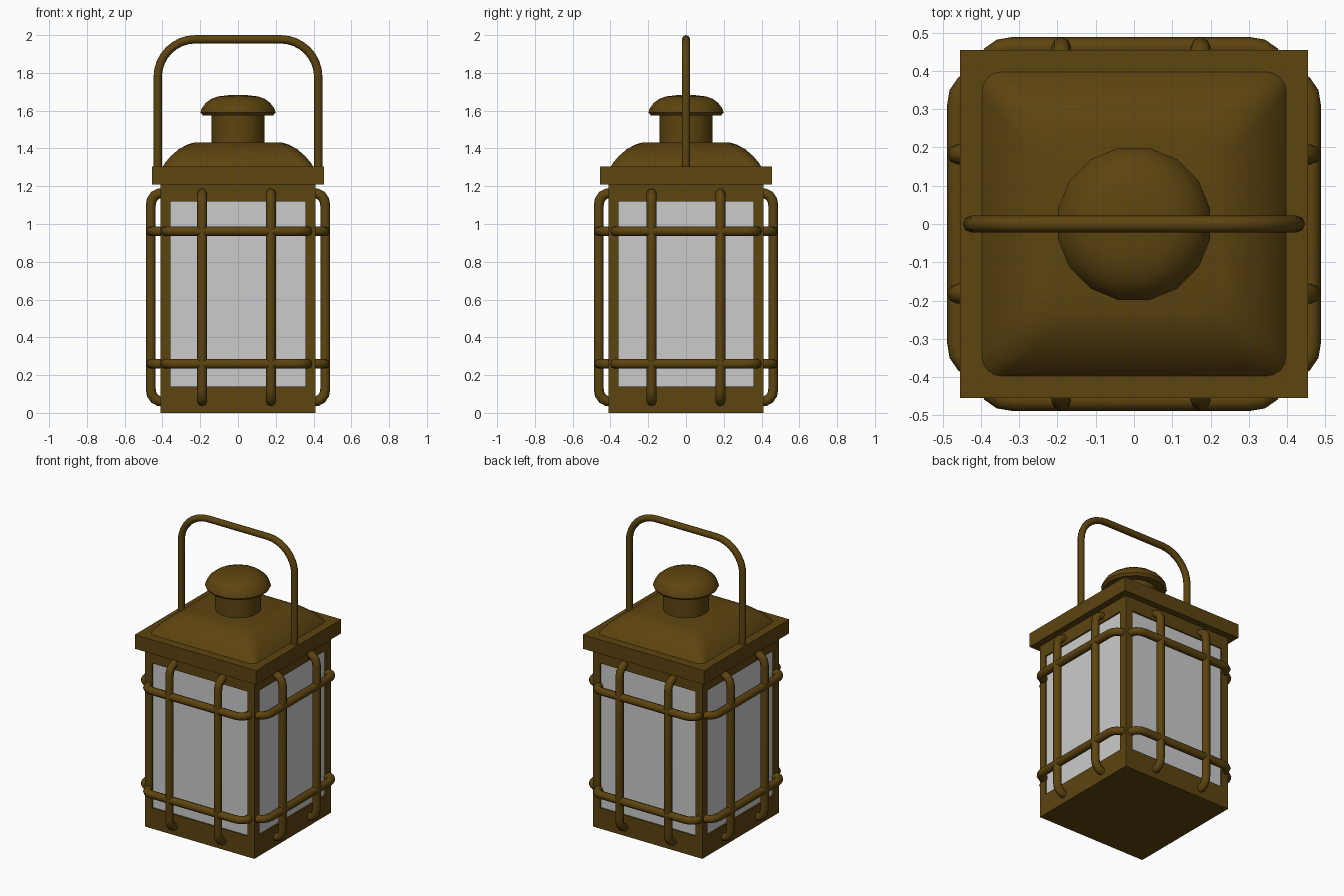
import bpy, bmesh
from math import pi, cos, sin, radians
from mathutils import Vector, Matrix

if "Cube" in bpy.data.objects:
    bpy.data.objects.remove(bpy.data.objects["Cube"])

metal = bpy.data.materials.new("bronze")
metal.diffuse_color = (0.11, 0.058, 0.005, 1)
metal.use_nodes = True
metal.node_tree.nodes["Principled BSDF"].inputs["Base Color"].default_value = metal.diffuse_color


def finish(name, bm, mat=metal, angle=None):
    bmesh.ops.recalc_face_normals(bm, faces=bm.faces)
    me = bpy.data.meshes.new(name)
    bm.to_mesh(me)
    bm.free()
    ob = bpy.data.objects.new(name, me)
    bpy.context.collection.objects.link(ob)
    if mat:
        me.materials.append(mat)
    if angle:
        bpy.ops.object.select_all(action='DESELECT')
        ob.select_set(True)
        bpy.context.view_layer.objects.active = ob
        bpy.ops.object.shade_smooth_by_angle(angle=radians(angle))
    return ob


def box(bm, half, z0, z1):
    m = Matrix.Translation((0, 0, (z0 + z1) / 2)) @ Matrix.Diagonal((2 * half, 2 * half, z1 - z0, 1))
    bmesh.ops.create_cube(bm, size=1, matrix=m)


def loft(bm, rings):
    """Skin closed rings of points and cap both ends."""
    vs = [[bm.verts.new(p) for p in r] for r in rings]
    n = len(vs[0])
    for a, b in zip(vs, vs[1:]):
        for i in range(n):
            j = (i + 1) % n
            bm.faces.new((a[i], a[j], b[j], b[i]))
    bm.faces.new(vs[0][::-1])
    bm.faces.new(vs[-1])


def circle(r, z, n=16):
    return [(r * cos((i + .5) * 2 * pi / n), r * sin((i + .5) * 2 * pi / n), z) for i in range(n)]


def rounded_square(half, rad, z, seg=4):
    pts = []
    for k in range(4):
        a0 = k * pi / 2
        sx, sy = (1, -1, -1, 1)[k], (1, 1, -1, -1)[k]
        for i in range(seg + 1):
            a = a0 + i * pi / 2 / seg
            pts.append((sx * (half - rad) + rad * cos(a), sy * (half - rad) + rad * sin(a), z))
    return pts


def tube(bm, path, normal, r, n=8):
    """Sweep a round section along a planar path, mitred at the bends."""
    path, normal = [Vector(p) for p in path], Vector(normal)
    rings = []
    for i, p in enumerate(path):
        d0 = (p - path[max(i - 1, 0)]).normalized()
        d1 = (path[min(i + 1, len(path) - 1)] - p).normalized()
        t = (d0 + d1).normalized()
        side = t.cross(normal) / max(t.dot(d1 if d1.length else d0), .5)
        rings.append([p + r * (cos(k * 2 * pi / n) * normal + sin(k * 2 * pi / n) * side) for k in range(n)])
    loft(bm, rings)


# body with four recessed window openings
bm = bmesh.new()
box(bm, 0.41, 0, 1.21)
bm.normal_update()
sides = [f for f in bm.faces if abs(f.normal.z) < .5]
bmesh.ops.inset_individual(bm, faces=sides, thickness=0.075)
for f in sides:
    for v in f.verts:
        v.co.z = 0.14 if v.co.z < .6 else 1.12
inner = bmesh.ops.extrude_discrete_faces(bm, faces=sides)['faces']
glass = bmesh.new()
for f in inner:
    c = f.calc_center_median()
    step = Vector((c.x, c.y, 0)).normalized() * -0.01
    for v in f.verts:
        v.co += step
    glass.faces.new([glass.verts.new(v.co) for v in f.verts])
bmesh.ops.delete(bm, geom=inner, context='FACES_ONLY')
finish("body_frame", bm)

# window panes, kept facing outward
for f in glass.faces:
    f.normal_update()
    if f.normal.dot(f.calc_center_median() * Vector((1, 1, 0)).length) < 0:
        f.normal_flip()
me = bpy.data.meshes.new("window_panes")
glass.to_mesh(me)
glass.free()
bpy.context.collection.objects.link(bpy.data.objects.new("window_panes", me))

# roof slab
bm = bmesh.new()
box(bm, 0.455, 1.21, 1.305)
finish("roof_slab", bm)

# domed roof
bm = bmesh.new()
profile = [(.40, .05, 1.30), (.385, .055, 1.325), (.355, .06, 1.36), (.315, .07, 1.395),
           (.27, .075, 1.42), (.23, .08, 1.432)]
loft(bm, [rounded_square(*p) for p in profile])
finish("roof_dome", bm, angle=40)

# chimney and its cap
bm = bmesh.new()
loft(bm, [circle(.142, 1.42), circle(.142, 1.585)])
finish("chimney", bm, angle=40)
bm = bmesh.new()
cap = [(.19, 1.575), (.203, 1.59), (.197, 1.61), (.175, 1.64), (.145, 1.662), (.11, 1.675), (.05, 1.682)]
loft(bm, [circle(*p) for p in cap])
finish("chimney_cap", bm, angle=40)

# guard bars: two upright and two level on each side, ends bent into the body
bend = [(0, .395), (0, .418), (.012, .441), (.035, .457), (.065, .462)]


def bar_path(h):
    left = [(-h + s, d) for s, d in bend]
    return left + [(-s, d) for s, d in left[::-1]]


for k, side in enumerate(("front", "right", "back", "left")):
    shift = Vector((-0.008, 0, 0)) if k % 2 == 0 else Vector()
    m = Matrix.Translation(shift) @ Matrix.Rotation(k * pi / 2, 4, 'Z')
    bm = bmesh.new()
    for x in (-.182, .182):
        tube(bm, [(x, -d, .612 + s) for s, d in bar_path(.55)], (1, 0, 0), .026)
    for z in (.26, .962):
        tube(bm, [(s, -d, z) for s, d in bar_path(.375)], (0, 0, 1), .026)
    bm.transform(m)
    finish(side + "_guard_bars", bm, angle=50)

# carrying handle
arc = [(-.225 - .2 * cos(i * pi / 16), 0, 1.778 + .2 * sin(i * pi / 16)) for i in range(9)]
left = [(-.425, 0, 1.29)] + arc
bm = bmesh.new()
tube(bm, left + [(-x, y, z) for x, y, z in left[::-1]], (0, 1, 0), .022)
finish("handle", bm, angle=50)
